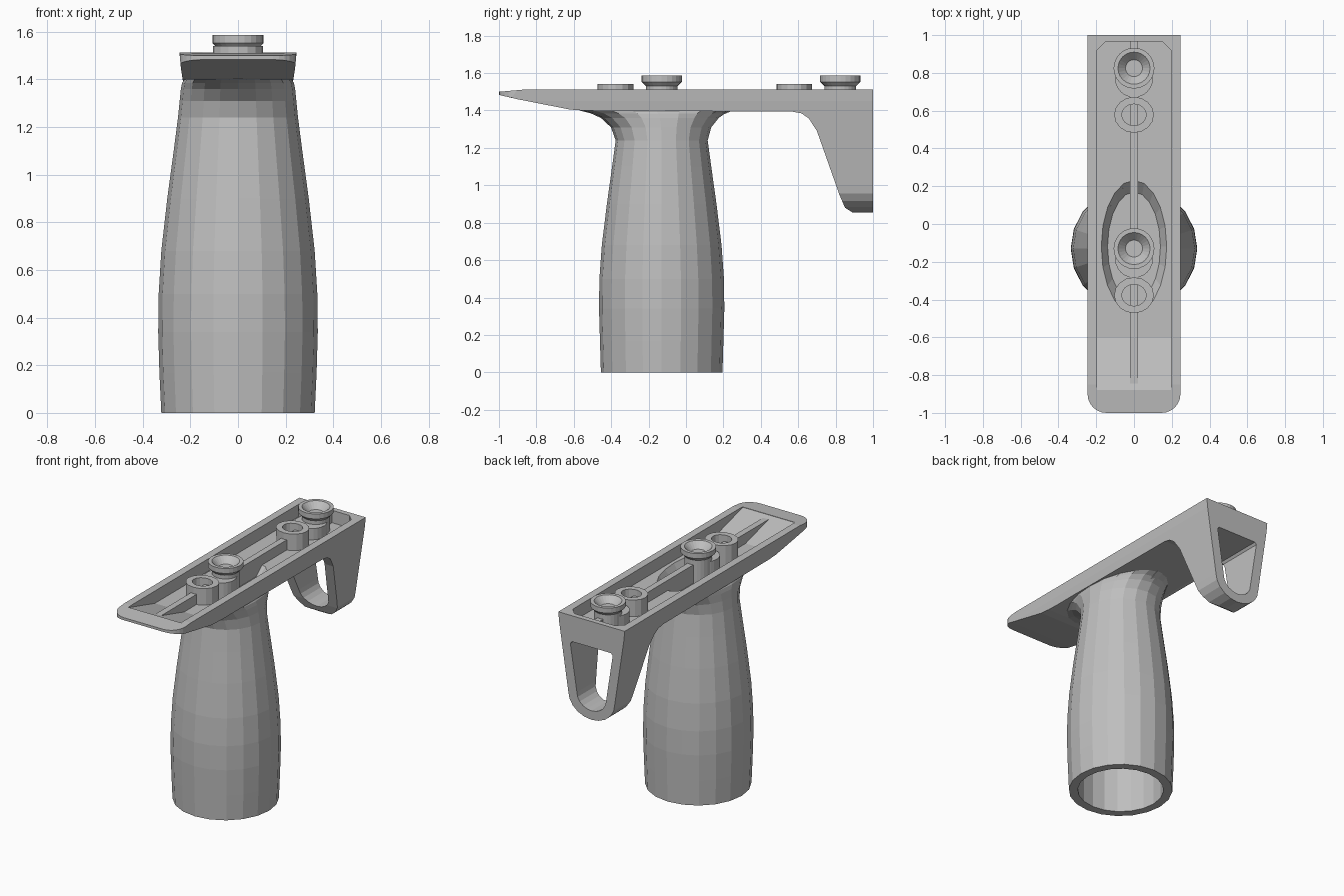
import bpy, bmesh, math
from mathutils import Vector

old = bpy.data.objects.get("Cube")
if old:
    bpy.data.objects.remove(old, do_unlink=True)

grey = bpy.data.materials.new("plain grey")
grey.use_nodes = True
grey.diffuse_color = (0.52, 0.52, 0.52, 1)
grey.node_tree.nodes["Principled BSDF"].inputs["Base Color"].default_value = (0.52, 0.52, 0.52, 1)


def finish(name, bm):
    bmesh.ops.recalc_face_normals(bm, faces=bm.faces)
    mesh = bpy.data.meshes.new(name)
    bm.to_mesh(mesh)
    bm.free()
    mesh.materials.append(grey)
    ob = bpy.data.objects.new(name, mesh)
    bpy.context.collection.objects.link(ob)
    return ob


def prism(name, points, axis, lo, hi, bevel_rule=None, width=0.03, segments=1):
    """Extrude a flat outline along one axis; optionally bevel chosen edges."""
    def place(a, b, t):
        return {"x": (t, a, b), "y": (a, t, b), "z": (a, b, t)}[axis]
    bm = bmesh.new()
    ends = [[bm.verts.new(place(a, b, t)) for a, b in points] for t in (lo, hi)]
    bm.faces.new(ends[0])
    bm.faces.new(ends[1])
    n = len(points)
    for i in range(n):
        j = (i + 1) % n
        bm.faces.new((ends[0][i], ends[0][j], ends[1][j], ends[1][i]))
    if bevel_rule:
        edges = [e for e in bm.edges if bevel_rule(*[v.co for v in e.verts])]
        bmesh.ops.bevel(bm, geom=edges, offset=width, segments=segments,
                        profile=0.5, affect="EDGES")
    return finish(name, bm)


def loft(name, rings, sides=20):
    """Skin elliptical rings (z, rx, ry, centre y) and cap both ends."""
    bm = bmesh.new()
    loops = []
    for z, rx, ry, cy in rings:
        angles = [math.tau * i / sides for i in range(sides)]
        loops.append([bm.verts.new((rx * math.cos(a), cy + ry * math.sin(a), z)) for a in angles])
    for lower, upper in zip(loops, loops[1:]):
        for i in range(sides):
            j = (i + 1) % sides
            bm.faces.new((lower[i], lower[j], upper[j], upper[i]))
    bm.faces.new(loops[0])
    bm.faces.new(loops[-1])
    return finish(name, bm)


def boolean(ob, tool, operation):
    mod = ob.modifiers.new("cut", "BOOLEAN")
    mod.object, mod.operation, mod.solver = tool, operation, "EXACT"
    graph = bpy.context.evaluated_depsgraph_get()
    graph.update()
    mesh = bpy.data.meshes.new_from_object(ob.evaluated_get(graph))
    ob.modifiers.clear()
    ob.data = mesh


def arc(cx, cy, rx, ry, start, end, steps=6):
    angles = [math.radians(start + (end - start) * i / steps) for i in range(steps + 1)]
    return [(cx + rx * math.cos(a), cy + ry * math.sin(a)) for a in angles]


# Mounting plate with rear loop: side outline limited by rear and plan outlines
TOP, FLOOR, AXIS = 1.513, 1.43, -0.13
side = [(-1, 1.50), (-1, 1.483), (-0.9, 1.46), (-0.62, 1.405), (-0.55, 1.4), (0.57, 1.4),
        (0.62, 1.39), (0.66, 1.36), (0.70, 1.29), (0.82, 0.95), (0.85, 0.88), (0.89, 0.855),
        (1, 0.855), (1, TOP), (-0.85, TOP)]


def lower_rim(a, b):
    return abs(a.x - b.x) < 0.01 and max(a.z, b.z) < 1.49 and min(a.y, b.y) < 0.8


plate = prism("mounting_plate", side, "x", -0.246, 0.246, lower_rim, 0.03, 2)
rear = [(0.246, 1.6), (0.246, TOP), (0.24, 1.45)] + arc(0, 1.0, 0.172, 0.145, 0, -180, 10)
rear += [(-0.24, 1.45), (-0.246, TOP), (-0.246, 1.6)]
plan = arc(-0.146, -0.9, 0.1, 0.1, 180, 270) + arc(0.146, -0.9, 0.1, 0.1, 270, 360)
plan += [(0.246, 1.1), (-0.246, 1.1)]
rear_limit = prism("rear_limit", rear, "y", -1.2, 1.2)
plan_limit = prism("plan_limit", plan, "z", 0.5, 1.8)

# Cutters for the loop opening, tray and dish
opening = [(0.145, 1.34), (0.157, 1.325)] + arc(0, 1.01, 0.108, 0.095, 0, -180, 10)
opening += [(-0.157, 1.325), (-0.145, 1.34)]
loop_hole = prism("loop_hole", opening, "y", 0.4, 1.2)
tray_side = [(-0.88, 1.6), (-0.88, 1.508), (-0.6, FLOOR), (0.965, FLOOR), (0.965, 1.6)]
tray = prism("tray_cutter", tray_side, "x", -0.195, 0.195,
             lambda a, b: abs(a.z - b.z) > 0.1 and min(a.y, b.y) > 0.9, 0.045)
dish = loft("dish_cutter", [(1.375, 0.14, 0.29, -0.12), (FLOOR + 0.003, 0.175, 0.355, -0.12),
                            (1.47, 0.175, 0.355, -0.12)])

# Hollow hand grip with a flared neck
grip = loft("hand_grip", [
    (1.33, 0.19, 0.19, AXIS), (1.1, 0.215, 0.215, AXIS), (0.7, 0.265, 0.265, AXIS),
    (0, 0.268, 0.268, AXIS), (0, 0.322, 0.325, AXIS), (0.17, 0.33, 0.33, AXIS),
    (0.34, 0.335, 0.335, AXIS), (0.5, 0.333, 0.333, AXIS), (0.68, 0.322, 0.32, AXIS),
    (0.9, 0.297, 0.293, AXIS), (1.1, 0.27, 0.265, AXIS), (1.24, 0.252, 0.246, AXIS),
    (1.31, 0.245, 0.268, -0.133), (1.36, 0.24, 0.315, -0.14), (1.385, 0.235, 0.36, -0.15),
    (1.4, 0.225, 0.41, -0.16), (1.415, 0.22, 0.41, -0.16)])

for tool, operation in ((rear_limit, "INTERSECT"), (plan_limit, "INTERSECT"),
                        (loop_hole, "DIFFERENCE"), (tray, "DIFFERENCE"), (dish, "DIFFERENCE")):
    boolean(plate, tool, operation)
boolean(grip, dish, "DIFFERENCE")
for tool in (rear_limit, plan_limit, loop_hole, tray, dish):
    bpy.data.objects.remove(tool, do_unlink=True)

# Centre rib along the tray
prism("centre_rib", [(-0.85, 1.498), (-0.6, 1.42), (-0.42, 1.37), (0.18, 1.37),
                     (0.3, 1.42), (0.97, 1.42), (0.97, 1.498)], "x", -0.021, 0.021)

# Two sets of mounting studs, each with a boss and a socket pad
for label, y in (("front", AXIS), ("rear", 0.825)):
    pad = y - 0.247
    base = 1.37 if label == "front" else 1.42
    loft(label + "_stud", [
        (base, 0.085, 0.085, y), (1.53, 0.085, 0.085, y), (1.553, 0.108, 0.108, y),
        (1.586, 0.108, 0.108, y), (1.586, 0.085, 0.085, y), (1.545, 0.045, 0.045, y)], 24)
    loft(label + "_boss", [(base, 0.1, 0.1, y - 0.055), (1.505, 0.1, 0.1, y - 0.055)], 24)
    loft(label + "_socket_pad", [
        (1.46, 0.065, 0.057, pad), (1.541, 0.065, 0.057, pad),
        (1.541, 0.105, 0.095, pad), (base, 0.105, 0.095, pad)], 16)
